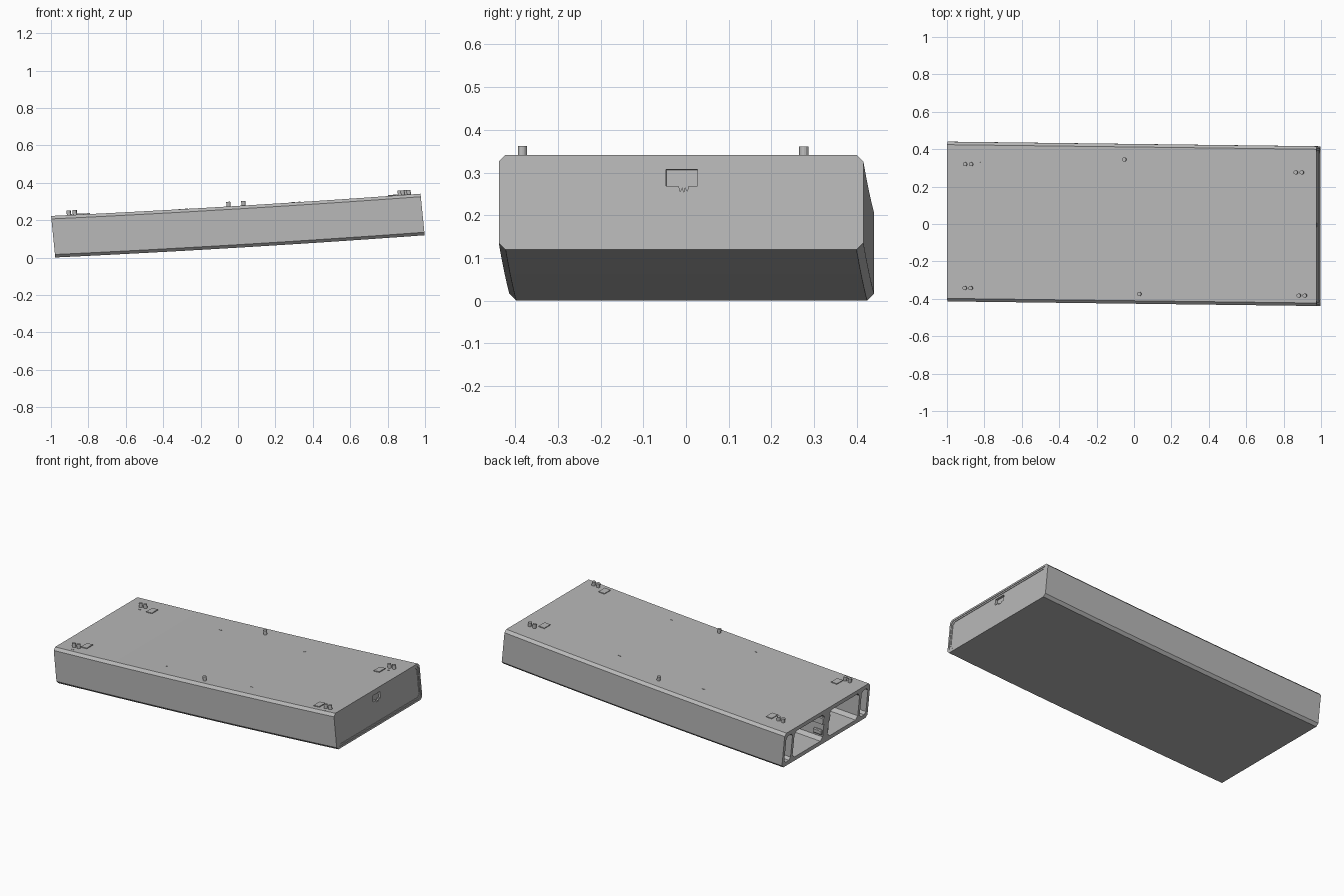
import bpy, bmesh, math
from mathutils import Matrix, Vector

cube = bpy.data.objects.get("Cube")
if cube:
    bpy.data.objects.remove(cube, do_unlink=True)

HALF_W, HEIGHT = 0.427, 0.222
U0, U1 = -0.977, 0.998

grey = bpy.data.materials.new("concrete_grey")
grey.use_nodes = True
colour = (0.48, 0.48, 0.48, 1)
grey.diffuse_color = colour
grey.node_tree.nodes["Principled BSDF"].inputs["Base Color"].default_value = colour


def bend(p):
    """Map straight beam space (length, width, height) to the tilted, sagging beam."""
    u, v, w = p
    return Vector((u - 0.1 * w, v - 0.0125 * u + 0.001,
                   0.053 + 0.06 * u + 0.0065 * u * u + w))


def finish(name, bm):
    bmesh.ops.recalc_face_normals(bm, faces=bm.faces)
    for vert in bm.verts:
        vert.co = bend(vert.co)
    mesh = bpy.data.meshes.new(name)
    bm.to_mesh(mesh)
    bm.free()
    mesh.materials.append(grey)
    obj = bpy.data.objects.new(name, mesh)
    bpy.context.collection.objects.link(obj)
    return obj


def chamfered(v0, v1, w0, w1, c):
    return [(v0 + c, w0), (v1 - c, w0), (v1, w0 + c), (v1, w1 - c),
            (v1 - c, w1), (v0 + c, w1), (v0, w1 - c), (v0, w0 + c)]


def loft(name, profile, start, end, steps=1):
    """Sweep a cross-section along the beam."""
    bm = bmesh.new()
    rings = []
    for i in range(steps + 1):
        u = start + (end - start) * i / steps
        rings.append([bm.verts.new((u, v, w)) for v, w in profile])
    n = len(profile)
    for a, b in zip(rings, rings[1:]):
        for k in range(n):
            bm.faces.new((a[k], a[(k + 1) % n], b[(k + 1) % n], b[k]))
    bm.faces.new(rings[0])
    bm.faces.new(rings[-1])
    return finish(name, bm)


def carve(target, cutter):
    mod = target.modifiers.new("carve", 'BOOLEAN')
    mod.operation = 'DIFFERENCE'
    mod.solver = 'EXACT'
    mod.object = cutter
    bpy.context.view_layer.objects.active = target
    bpy.ops.object.modifier_apply(modifier=mod.name)
    bpy.data.objects.remove(cutter, do_unlink=True)


def on_deck(x, y):
    """Top surface point of the straight beam for a plan position."""
    u = x + 0.1 * HEIGHT
    return Vector((u, y + 0.0125 * u - 0.001, HEIGHT))


def stud(name, x, y):
    bm = bmesh.new()
    bmesh.ops.create_cone(bm, cap_ends=True, segments=12, radius1=0.011, radius2=0.011,
                          depth=0.03, matrix=Matrix.Translation(on_deck(x, y) + Vector((0, 0, 0.01))))
    finish(name, bm)


def plate(name, x, y, size_x, size_y, thick):
    bm = bmesh.new()
    place = Matrix.Translation(on_deck(x, y)) @ Matrix.Diagonal((size_x, size_y, 2 * thick, 1))
    bmesh.ops.create_cube(bm, size=1, matrix=place)
    finish(name, bm)


# Box beam body
body = loft("beam_body", chamfered(-HALF_W, HALF_W, 0, HEIGHT, 0.016), U0, U1, 14)

# Hollow cells opening at one end: two wide ones and two narrow side ones
for side in (-1, 1):
    for inner, outer, c in ((0.025, 0.325, 0.02), (0.345, 0.407, 0.015)):
        v0, v1 = sorted((side * inner, side * outer))
        carve(body, loft("cell_cutter", chamfered(v0, v1, 0.026, 0.196, c), U0 - 0.1, 0.9, 14))

# Stepped recess in the closed end
for inset, depth in ((0.012, 0.003), (0.022, 0.006)):
    edge = HALF_W - inset
    carve(body, loft("recess_cutter", chamfered(-edge, edge, inset, HEIGHT - inset, 0.016),
                     U1 - depth, U1 + 0.05))

# Toothed key: a socket at the closed end and a matching tongue at the open end
key = [(-0.035, 0.15), (-0.006, 0.15), (-0.002, 0.137), (0.003, 0.147), (0.006, 0.135),
       (0.009, 0.147), (0.014, 0.137), (0.018, 0.15), (0.038, 0.15), (0.038, 0.188), (-0.035, 0.188)]
carve(body, loft("socket_cutter", key, U1 - 0.02, U1 + 0.05))
loft("key_tongue", [(v, w - 0.02) for v, w in key], U0, U0 + 0.08)
loft("key_foot", chamfered(-0.035, 0.038, 0.06, 0.09, 0.005), U0 + 0.005, U0 + 0.06)

# Stud pairs at the corners, with a bearing plate and small tick beside each
corners = {"back_right": ((-0.886, 0.32), (-0.81, 0.30)),
           "front_right": ((-0.888, -0.343), (-0.845, -0.30)),
           "back_left": ((0.882, 0.276), (0.835, 0.22)),
           "front_left": ((0.898, -0.383), (0.823, -0.362))}
for label, ((sx, sy), (px, py)) in corners.items():
    for i, offset in enumerate((-0.016, 0.016)):
        stud(f"stud_{label}_{i}", sx + offset, sy)
    plate(f"bearing_plate_{label}", px, py, 0.04, 0.06, 0.005)
    plate(f"tick_{label}", sx, sy - 0.035, 0.015, 0.005, 0.002)

# Single studs mid-span
stud("stud_middle_back", -0.05, 0.345)
stud("stud_middle_front", 0.03, -0.374)

# Small ticks along the deck
for i, (x, y) in enumerate(((-0.31, 0.27), (0.295, 0.24), (-0.275, -0.31), (0.325, -0.325))):
    plate(f"deck_tick_{i}", x, y, 0.018, 0.006, 0.002)
